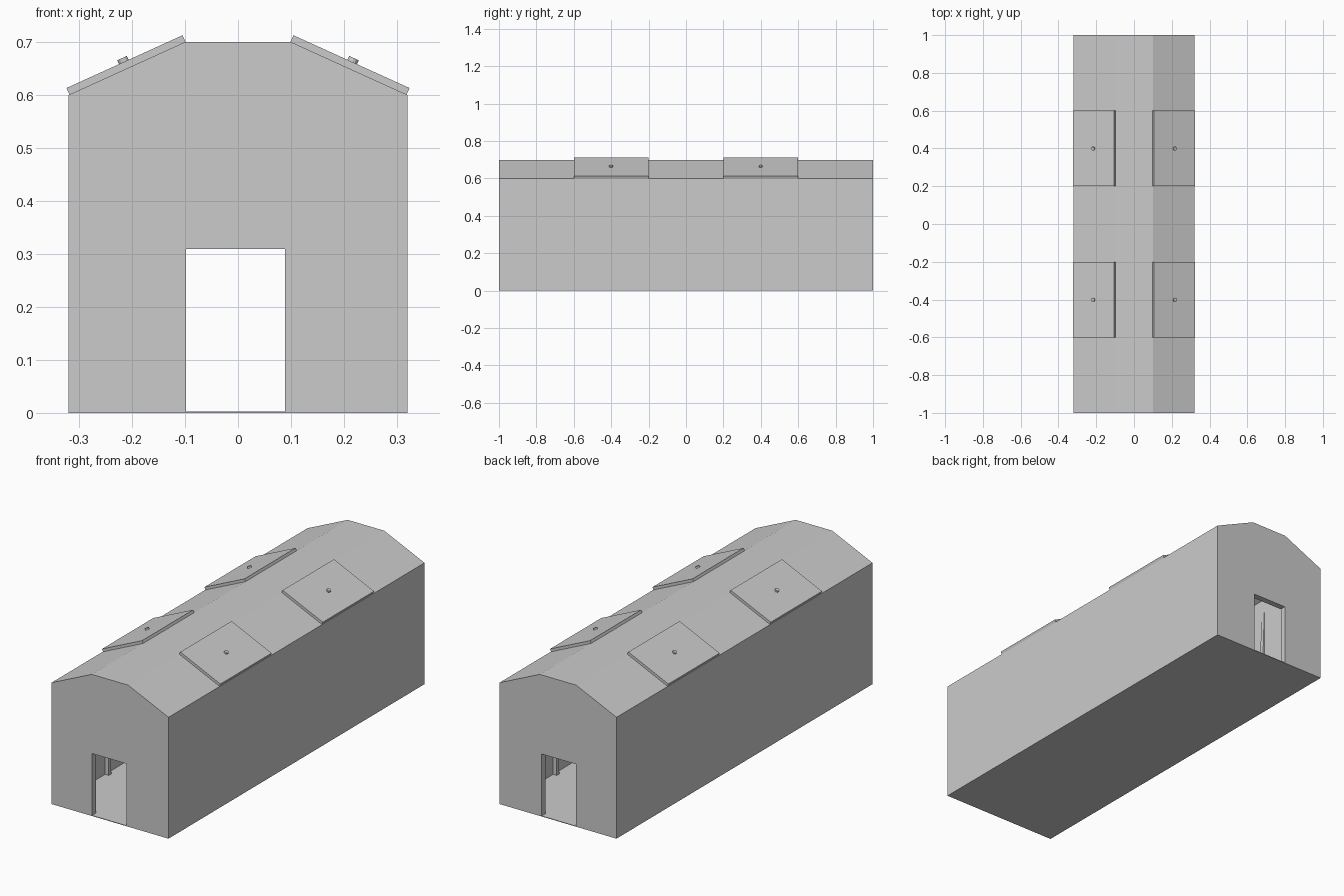
import bpy, bmesh, math
from mathutils import Matrix, Vector

if "Cube" in bpy.data.objects:
    bpy.data.objects.remove(bpy.data.objects["Cube"])


def make_object(name, bm):
    bmesh.ops.recalc_face_normals(bm, faces=bm.faces)
    mesh = bpy.data.meshes.new(name)
    bm.to_mesh(mesh)
    bm.free()
    ob = bpy.data.objects.new(name, mesh)
    bpy.context.collection.objects.link(ob)
    return ob


def prism(name, profile, y0, y1):
    """Extrude an (x, z) profile along y."""
    bm = bmesh.new()
    face = bm.faces.new([bm.verts.new((x, y0, z)) for x, z in profile])
    ext = bmesh.ops.extrude_face_region(bm, geom=[face])
    verts = [g for g in ext["geom"] if isinstance(g, bmesh.types.BMVert)]
    bmesh.ops.translate(bm, verts=verts, vec=(0, y1 - y0, 0))
    return make_object(name, bm)


def cut(target, cutter):
    cutter.hide_render = True
    mod = target.modifiers.new("cut", "BOOLEAN")
    mod.operation = "DIFFERENCE"
    mod.solver = "EXACT"
    mod.object = cutter
    bpy.context.view_layer.objects.active = target
    bpy.ops.object.modifier_apply(modifier=mod.name)
    bpy.data.objects.remove(cutter)


# Building shell: hollow, with a doorway through both ends
shell = prism("barn_shell", [(-.32, 0), (.32, 0), (.32, .6), (.1, .7), (-.1, .7), (-.32, .6)], -1, 1)
cut(shell, prism("inside_cutter", [(-.3, .003), (.3, .003), (.3, .597), (.094, .697),
                                   (-.094, .697), (-.3, .597)], -.97, .97))
cut(shell, prism("door_cutter", [(-.098, .003), (.089, .003), (.089, .309), (-.098, .309)], -1.1, 1.1))

slope = Vector((.22, 0, -.1)).normalized()
normal = Vector((.1, 0, .22)).normalized()

for side, label in ((1, "right"), (-1, "left")):
    for yc, end in ((-.4, "front"), (.4, "back")):
        # Roof hatch lying on the slope
        a, b, up = Vector((.1, 0, .7)), Vector((.32, 0, .6)), normal * .0135
        a, b = a - slope * .001, b - slope * .002
        pts = [(side * p.x, p.z) for p in (a, b, b + up, a + up)]
        prism(f"roof_hatch_{end}_{label}", pts, yc - .2, yc + .2)

        # Round knob in the middle of the hatch
        bm = bmesh.new()
        bmesh.ops.create_cone(bm, cap_ends=True, segments=12, radius1=.01, radius2=.01, depth=.012)
        n = Vector((side * normal.x, 0, normal.z))
        c = Vector((side * .21, yc - .001, .65)) + n * .0155
        rot = Vector((0, 0, 1)).rotation_difference(n).to_matrix().to_4x4()
        bmesh.ops.transform(bm, matrix=Matrix.Translation(c) @ rot, verts=bm.verts)
        make_object(f"hatch_knob_{end}_{label}", bm)

        # Slim tapered buttress on the inside wall
        y = math.copysign(.6, yc)
        prism(f"wall_buttress_{end}_{label}",
              [(side * .301, .003), (side * .28, .003), (side * .299, .57), (side * .301, .57)],
              y - .01, y + .01)
